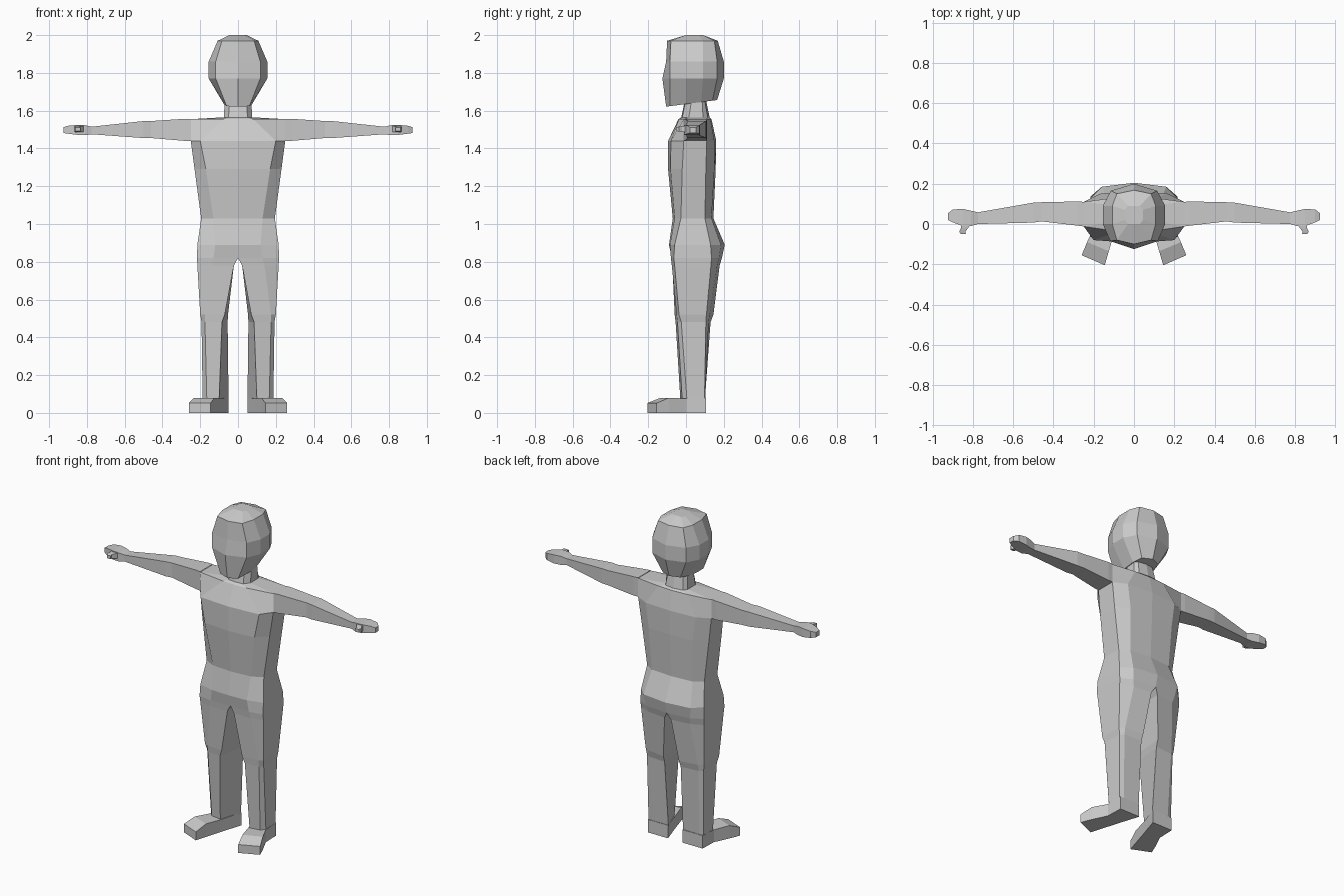
import bpy
import bmesh

cube = bpy.data.objects.get("Cube")
if cube:
    bpy.data.objects.remove(cube, do_unlink=True)

# One plain grey for the whole figure
grey = bpy.data.materials.new("plain_grey")
grey.use_nodes = True
COLOUR = (0.6, 0.6, 0.6, 1.0)
grey.diffuse_color = COLOUR
grey.node_tree.nodes["Principled BSDF"].inputs["Base Color"].default_value = COLOUR


def loft(name, rings, closed=True, cap_start=False, cap_end=False):
    """Skin a list of rings on the +x side and mirror it to the -x side."""
    bm = bmesh.new()
    rows = [[bm.verts.new(p) for p in ring] for ring in rings]
    n = len(rows[0])
    for a, b in zip(rows, rows[1:]):
        for i in range(n if closed else n - 1):
            j = (i + 1) % n
            bm.faces.new((a[i], a[j], b[j], b[i]))
    if cap_start:
        bm.faces.new(rows[0])
    if cap_end:
        bm.faces.new(rows[-1])
    bmesh.ops.recalc_face_normals(bm, faces=bm.faces)
    mesh = bpy.data.meshes.new(name)
    bm.to_mesh(mesh)
    bm.free()
    mesh.materials.append(grey)
    obj = bpy.data.objects.new(name, mesh)
    bpy.context.collection.objects.link(obj)
    mirror = obj.modifiers.new("mirror", 'MIRROR')
    mirror.merge_threshold = 0.0005
    return obj


def half(z, front, fc, side, bc, back, tilt=0.0):
    """Half cross-section from front to back; side is (x, front y, back y)."""
    pts = [front, fc, side[:2], (side[0], side[2]), bc, back]
    return [(x, y, z + tilt * y) for x, y in pts]


def box(x, y0, y1, z0, z1):
    """Four-sided section across the x axis."""
    return [(x, y0, z0), (x, y1, z0), (x, y1, z1), (x, y0, z1)]


# Hip ring, shared by the torso and the legs
hip = half(0.82, (0, -.075), (.13, -.08), (.217, -.065, .135), (.15, .175), (0, .19))

# Torso and neck
loft("torso", [
    hip,
    half(0.89, (0, -.09), (.12, -.085), (.215, -.06, .13), (.16, .185), (0, .205)),
    half(1.03, (0, -.07), (.13, -.06), (.195, -.027, .10), (.14, .135), (0, .145)),
    half(1.29, (0, -.095), (.17, -.082), (.23, -.02, .105), (.15, .15), (0, .157)),
    half(1.44, (0, -.095), (.20, -.08), (.25, -.012, .11), (.17, .15), (0, .16)),
    half(1.555, (0, -.04), (.08, -.037), (.25, -.012, .11), (.10, .13), (0, .135)),
    half(1.565, (0, -.025), (.05, -.02), (.075, .015, .09), (.06, .115), (0, .125)),
    half(1.66, (0, -.005), (.045, 0), (.07, .03, .085), (.05, .098), (0, .105)),
], closed=False)

# Head: jaw, cheeks, brow, crown
loft("head", [
    half(1.635, (0, -.105), (.06, -.085), (.075, 0, .08), (.06, .14), (0, .165), .13),
    half(1.77, (0, -.125), (.118, -.085), (.155, 0, .09), (.115, .165), (0, .20)),
    half(1.86, (0, -.105), (.118, -.085), (.155, 0, .09), (.115, .165), (0, .20)),
    half(1.97, (0, -.10), (.085, -.08), (.108, 0, .09), (.085, .15), (0, .168)),
    half(2.0, (0, 0), (.03, 0), (.045, .02, .07), (.03, .09), (0, .09)),
], closed=False, cap_start=True, cap_end=True)

# Legs
loft("legs", [
    hip,
    half(0.78, (.022, -.072), (.14, -.075), (.215, -.06, .132), (.14, .165), (.022, .178)),
    half(0.52, (.07, -.06), (.175, -.05), (.20, -.037, .108), (.17, .125), (.053, .145)),
    half(0.48, (.085, -.055), (.175, -.045), (.193, -.025, .105), (.17, .12), (.055, .13)),
    half(0.07, (.10, -.03), (.165, -.02), (.187, .005, .098), (.16, .102), (.05, .10)),
])


# Feet, turned outward
def foot_section(inner, outer, top):
    return [(*inner, 0), (*outer, 0), (*outer, top), (*inner, top)]


loft("feet", [
    foot_section((.05, .105), (.187, .105), .08),
    foot_section((.09, -.02), (.19, 0), .076),
    foot_section((.125, -.135), (.233, -.09), .08),
    foot_section((.145, -.205), (.26, -.155), .052),
], cap_start=True, cap_end=True)

# Arms, running out to the wrists and mitten hands
loft("arms", [
    box(.25, -.012, .11, 1.44, 1.557),
    box(.28, -.008, .112, 1.44, 1.557),
    box(.46, .013, .108, 1.455, 1.545),
    box(.50, .007, .106, 1.455, 1.545),
    box(.775, 0, .058, 1.475, 1.515),
    box(.81, -.01, .066, 1.47, 1.523),
    box(.85, -.01, .075, 1.472, 1.525),
    box(.90, .008, .072, 1.478, 1.52),
    box(.925, .02, .052, 1.482, 1.512),
], cap_end=True)


# Thumbs
def thumb_section(x0, x1, y, z0, z1):
    return [(x0, y, z0), (x1, y, z0), (x1, y, z1), (x0, y, z1)]


loft("thumbs", [
    thumb_section(.81, .86, 0, 1.485, 1.52),
    thumb_section(.825, .86, -.022, 1.487, 1.518),
    thumb_section(.838, .868, -.038, 1.49, 1.515),
    thumb_section(.835, .86, -.05, 1.492, 1.512),
], cap_start=True, cap_end=True)
